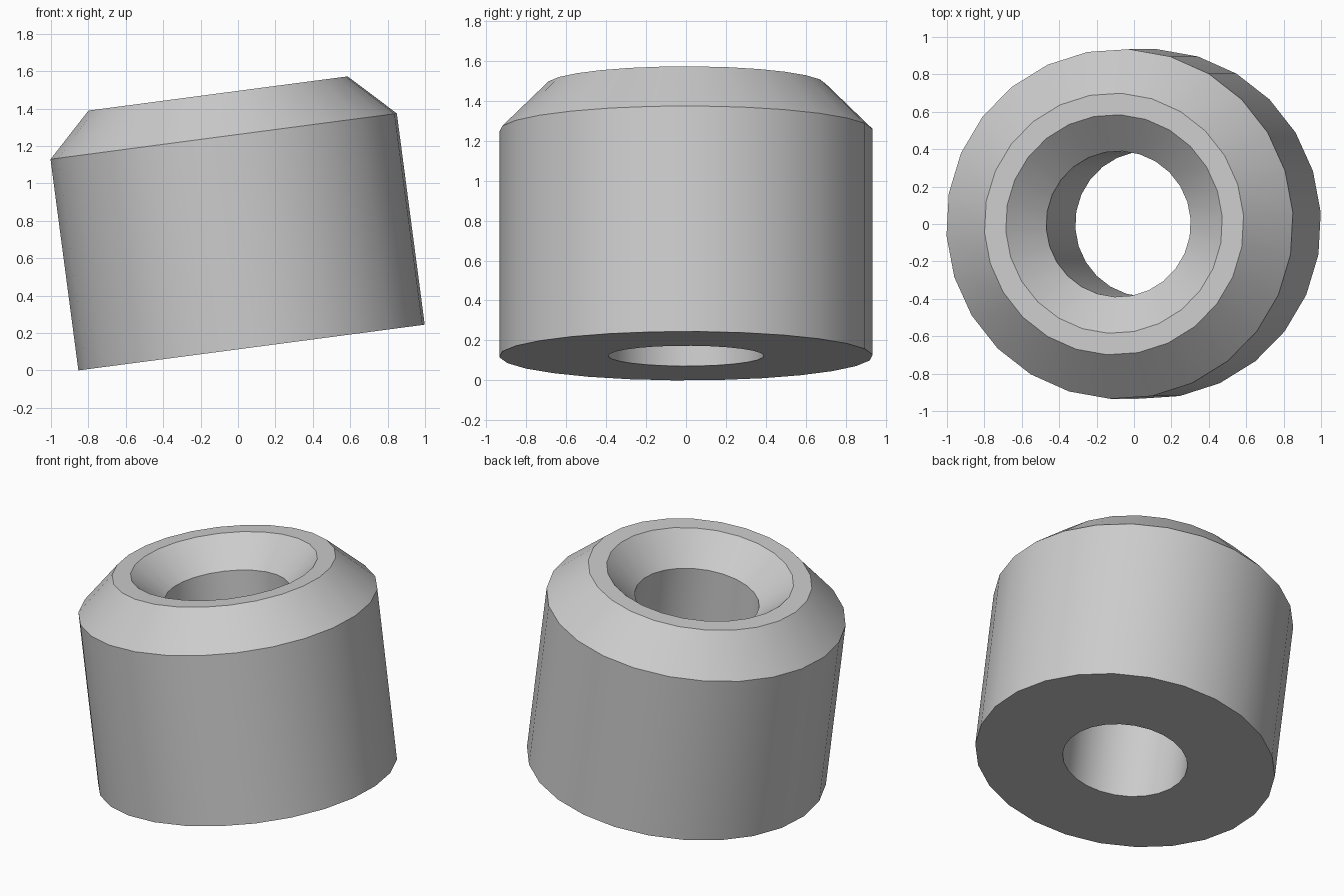
import bpy
import bmesh
from math import cos, sin, pi, radians

cube = bpy.data.objects.get("Cube")
if cube:
    bpy.data.objects.remove(cube, do_unlink=True)

SIDES = 26
START = radians(3.8)
TILT = radians(-7.52)

# Closed section of the sleeve: (radius, height)
profile = [
    (0.39, 0.0),     # bore, bottom
    (0.936, 0.0),    # outer wall, bottom
    (0.936, 1.139),  # chamfer start
    (0.70, 1.37),    # rim, outer edge
    (0.585, 1.37),   # rim, inner edge
    (0.39, 1.19),    # countersink end
]

# Plain grey material
grey = bpy.data.materials.new("grey")
grey.use_nodes = True
colour = (0.604, 0.604, 0.604, 1.0)
grey.diffuse_color = colour
grey.node_tree.nodes["Principled BSDF"].inputs["Base Color"].default_value = colour

# Revolve the section into a ring of quads
bm = bmesh.new()
rings = []
for r, z in profile:
    angles = [START + 2 * pi * i / SIDES for i in range(SIDES)]
    rings.append([bm.verts.new((r * cos(a), r * sin(a), z)) for a in angles])
for k, low in enumerate(rings):
    high = rings[(k + 1) % len(rings)]
    for i in range(SIDES):
        j = (i + 1) % SIDES
        bm.faces.new((low[i], low[j], high[j], high[i]))
bmesh.ops.recalc_face_normals(bm, faces=bm.faces)
mesh = bpy.data.meshes.new("chamfered_sleeve")
bm.to_mesh(mesh)
bm.free()
mesh.materials.append(grey)

# Lean the sleeve, resting on its lower edge
sleeve = bpy.data.objects.new("chamfered_sleeve", mesh)
bpy.context.collection.objects.link(sleeve)
sleeve.rotation_euler = (0, TILT, 0)
sleeve.location = (0.0725, 0, 0.1225)

# Smooth walls, sharp rims
bpy.ops.object.select_all(action="DESELECT")
sleeve.select_set(True)
bpy.context.view_layer.objects.active = sleeve
bpy.ops.object.shade_smooth_by_angle(angle=radians(30))
